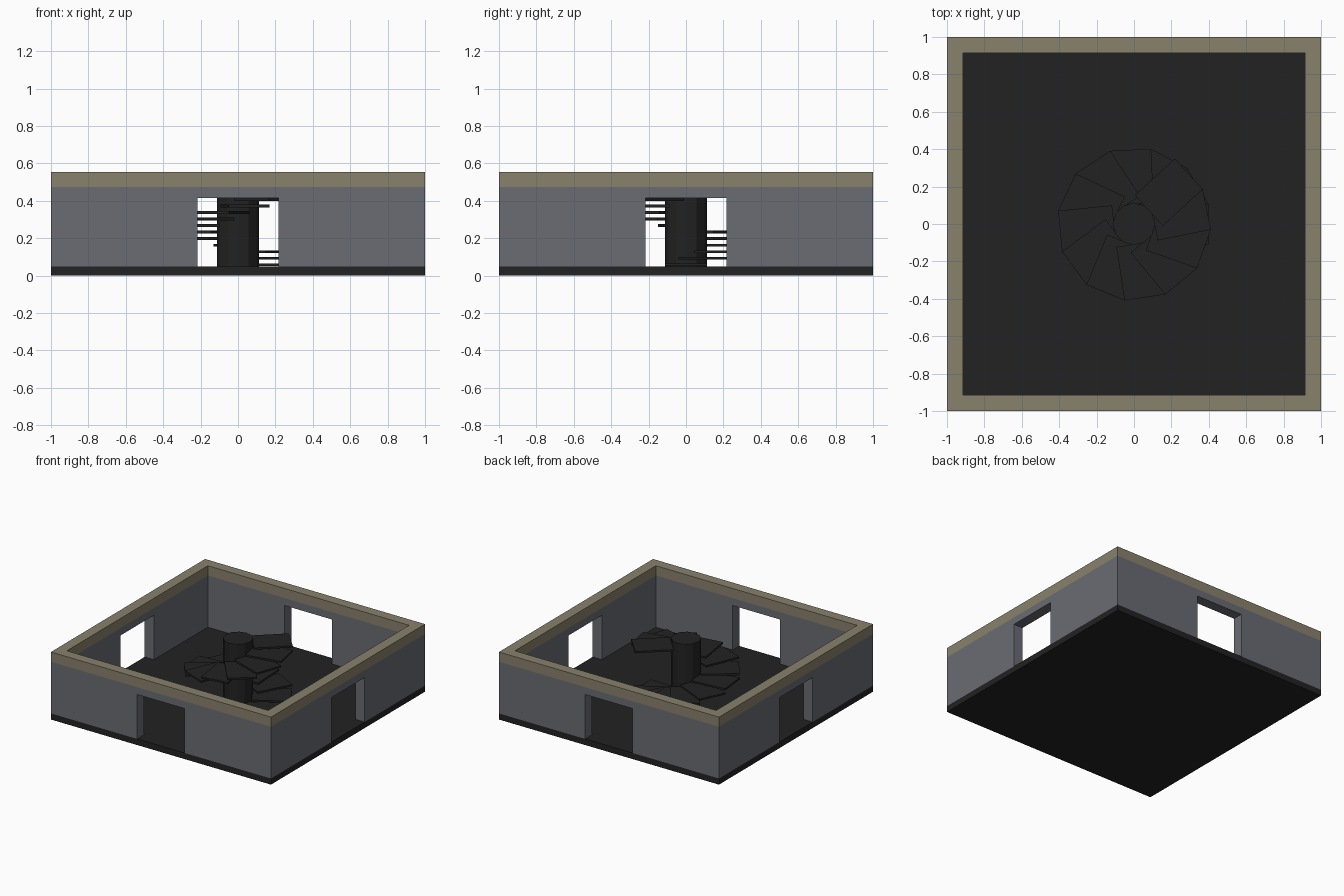
import bpy, bmesh, math
from mathutils import Matrix, Vector

if "Cube" in bpy.data.objects:
    bpy.data.objects.remove(bpy.data.objects["Cube"])

INNER = 0.915            # inner face of the walls


def material(name, rgb):
    m = bpy.data.materials.new(name)
    m.diffuse_color = (*rgb, 1)
    m.use_nodes = True
    m.node_tree.nodes["Principled BSDF"].inputs["Base Color"].default_value = m.diffuse_color
    return m


GREY = material("wall_grey", (0.145, 0.15, 0.17))
TAN = material("trim_tan", (0.25, 0.22, 0.15))
DARK = material("dark_stone", (0.016, 0.016, 0.016))


def finish(bm, name, mat):
    bmesh.ops.remove_doubles(bm, verts=bm.verts, dist=1e-5)
    bmesh.ops.recalc_face_normals(bm, faces=bm.faces)
    me = bpy.data.meshes.new(name)
    bm.to_mesh(me)
    bm.free()
    me.materials.append(mat)
    ob = bpy.data.objects.new(name, me)
    bpy.context.collection.objects.link(ob)
    return ob


def box(name, lo, hi, mat, angle=0):
    bm = bmesh.new()
    lo, hi = Vector(lo), Vector(hi)
    size = hi - lo
    mtx = (Matrix.Rotation(angle, 4, 'Z') @ Matrix.Translation((lo + hi) / 2)
           @ Matrix.Diagonal((*size, 1)))
    bmesh.ops.create_cube(bm, size=1, matrix=mtx)
    return finish(bm, name, mat)


def square_ring(name, profile, mat):
    """Repeat an x-z wall outline on four sides with mitred, open-jointed corners."""
    bm = bmesh.new()
    for k in range(4):
        rot = Matrix.Rotation(k * math.pi / 2, 4, 'Z')
        outer = [bm.verts.new(rot @ Vector((x, -1, z))) for x, z in profile]
        inner = [bm.verts.new(rot @ Vector((max(-INNER, min(INNER, x)), -INNER, z)))
                 for x, z in profile]
        bm.faces.new(outer)
        bm.faces.new(inner[::-1])
        n = len(profile)
        for i in range(n):
            j = (i + 1) % n
            if abs(profile[i][0]) == 1 and profile[i][0] == profile[j][0]:
                continue     # mitre joint
            bm.faces.new((outer[i], inner[i], inner[j], outer[j]))
    return finish(bm, name, mat)


# Floor slab
box("floor", (-1, -1, 0), (1, 1, 0.05), DARK)

# Walls with one doorway in each side
D, H = 0.216, 0.415
square_ring("walls", [(-1, 0.05), (-D, 0.05), (-D, H), (D, H), (D, 0.05),
                      (1, 0.05), (1, 0.475), (-1, 0.475)], GREY)

# Trim band on top of the walls
square_ring("wall_trim", [(-1, 0.475), (1, 0.475), (1, 0.555), (-1, 0.555)], TAN)

# Central stair column
bm = bmesh.new()
bmesh.ops.create_cone(bm, cap_ends=True, segments=12, radius1=0.113, radius2=0.113,
                      depth=0.505, matrix=Matrix.Translation((0, 0, 0.3025)))
finish(bm, "stair_column", DARK)

# Spiral treads climbing counter-clockwise
for i in range(14):
    z = 0.059 + 0.0348 * i
    box(f"stair_tread_{i + 1}", (0.107, -0.111, z - 0.007), (0.397, 0.111, z + 0.007),
        DARK, math.radians(30.95 * i))
